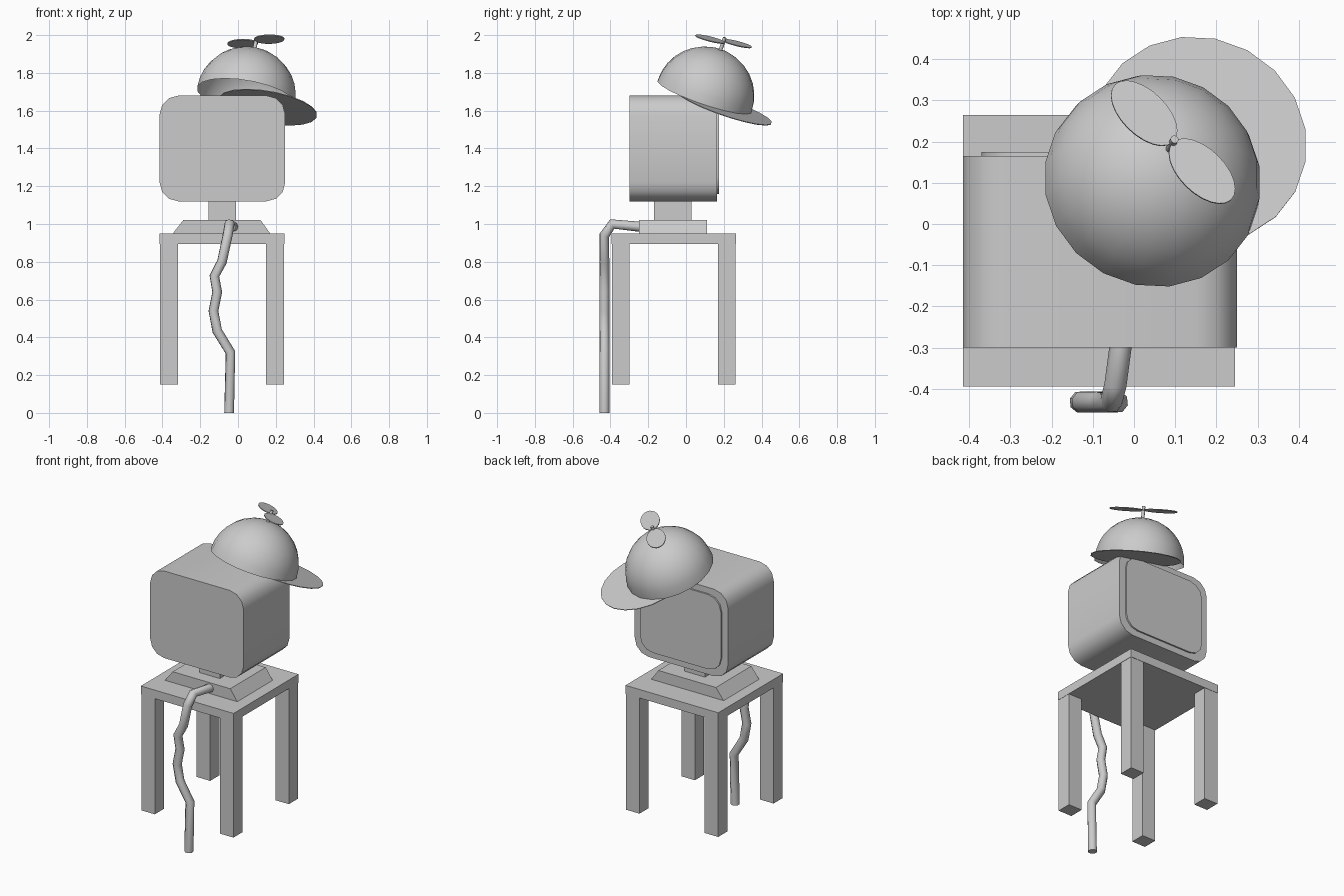
import bpy, bmesh, math
from mathutils import Matrix, Vector

cube = bpy.data.objects.get("Cube")
if cube:
    bpy.data.objects.remove(cube, do_unlink=True)

grey = bpy.data.materials.new("plain_grey")
grey.use_nodes = True
grey.diffuse_color = (0.6, 0.6, 0.6, 1)
grey.node_tree.nodes["Principled BSDF"].inputs["Base Color"].default_value = (0.6, 0.6, 0.6, 1)


def finish(name, bm, smooth=False, matrix=None):
    """Turn a bmesh into a named, coloured object."""
    mesh = bpy.data.meshes.new(name)
    bm.to_mesh(mesh)
    bm.free()
    mesh.materials.append(grey)
    obj = bpy.data.objects.new(name, mesh)
    bpy.context.collection.objects.link(obj)
    if matrix:
        obj.matrix_world = matrix
    if smooth:
        bpy.ops.object.select_all(action='DESELECT')
        obj.select_set(True)
        bpy.context.view_layer.objects.active = obj
        bpy.ops.object.shade_smooth_by_angle(angle=math.radians(40))
    return obj


def box(name, x, y, z):
    bm = bmesh.new()
    bmesh.ops.create_cube(bm, size=1)
    for v in bm.verts:
        v.co = [(r[0] + r[1]) / 2 + c * (r[1] - r[0]) for r, c in zip((x, y, z), v.co)]
    return finish(name, bm)


def extrude_y(name, profile, y0, y1, smooth=False):
    """Extrude an x-z outline from y0 to y1."""
    bm = bmesh.new()
    face = bm.faces.new([bm.verts.new((x, y0, z)) for x, z in profile])
    new = bmesh.ops.extrude_face_region(bm, geom=[face])["geom"]
    for v in new:
        if isinstance(v, bmesh.types.BMVert):
            v.co.y = y1
    bmesh.ops.recalc_face_normals(bm, faces=bm.faces)
    return finish(name, bm, smooth)


def rounded(x0, x1, z0, z1, r, steps=3):
    """Rectangle outline with rounded corners."""
    corners = [(x1 - r, z1 - r), (x0 + r, z1 - r), (x0 + r, z0 + r), (x1 - r, z0 + r)]
    return [(cx + r * math.cos(a), cz + r * math.sin(a))
            for i, (cx, cz) in enumerate(corners)
            for a in [(i + k / steps) * math.pi / 2 for k in range(steps + 1)]]


def disc(name, rx, ry, depth, sides, offset, matrix):
    """Flat elliptical cylinder in the cap's own frame."""
    bm = bmesh.new()
    bmesh.ops.create_cone(bm, cap_ends=True, segments=sides, radius1=1, radius2=1, depth=depth)
    for v in bm.verts:
        v.co = Vector((v.co.x * rx, v.co.y * ry, v.co.z)) + Vector(offset)
    return finish(name, bm, True, matrix)


# Stool: seat and four legs
box("stool_top", (-0.415, 0.245), (-0.395, 0.265), (0.895, 0.95))
for side, x in (("right", (-0.413, -0.317)), ("left", (0.147, 0.243))):
    for end, y in (("front", (-0.393, -0.3)), ("back", (0.17, 0.263))):
        box(f"stool_leg_{end}_{side}", x, y, (0.15, 0.9))

# Monitor: foot, neck, casing and raised screen
extrude_y("monitor_foot", [(-0.345, 0.95), (0.17, 0.95), (0.12, 1.02), (-0.29, 1.02)], -0.25, 0.11)
box("monitor_neck", (-0.155, -0.01), (-0.17, 0.03), (1.02, 1.13))
extrude_y("monitor_casing", rounded(-0.415, 0.25, 1.12, 1.68, 0.1), -0.3, 0.165, True)
extrude_y("monitor_screen", rounded(-0.37, 0.205, 1.16, 1.64, 0.09), 0.16, 0.175, True)

# Cable hanging from the foot to the ground
path = [(-0.025, -0.24, 0.985), (-0.045, -0.39, 1.0), (-0.055, -0.432, 0.94),
        (-0.085, -0.432, 0.8), (-0.125, -0.432, 0.725), (-0.11, -0.432, 0.64),
        (-0.13, -0.432, 0.54), (-0.11, -0.432, 0.434), (-0.04, -0.432, 0.32), (-0.047, -0.432, 0)]
curve = bpy.data.curves.new("cable", 'CURVE')
curve.dimensions = '3D'
curve.bevel_depth = 0.027
curve.bevel_resolution = 2
curve.use_fill_caps = True
spline = curve.splines.new('POLY')
spline.points.add(len(path) - 1)
for point, co in zip(spline.points, path):
    point.co = (*co, 1)
curve.materials.append(grey)
bpy.context.collection.objects.link(bpy.data.objects.new("cable", curve))

# Cap frame: z along the crown, x toward the brim
up = Vector((0.165, 0.32, 0.93)).normalized()
fwd = Vector((1, 1, 0))
fwd = (fwd - up * fwd.dot(up)).normalized()
frame = Matrix((fwd, up.cross(fwd), up)).transposed().to_4x4()
frame.translation = (0.043, 0.098, 1.675)

# Open half-sphere crown
bm = bmesh.new()
bmesh.ops.create_uvsphere(bm, u_segments=20, v_segments=16, radius=0.265)
bmesh.ops.delete(bm, geom=[v for v in bm.verts if v.co.z < -0.001], context='VERTS')
finish("cap_crown", bm, True, frame)

# Brim, spindle and two propeller blades
disc("cap_brim", 0.265, 0.265, 0.004, 20, (0.166, 0, 0), frame)
disc("propeller_spindle", 0.01, 0.01, 0.08, 10, (0, 0, 0.295), frame)
for name, s in (("right", 1), ("left", -1)):
    disc(f"propeller_blade_{name}", 0.057, 0.1, 0.005, 24, (0, s * 0.1, 0.313), frame)
